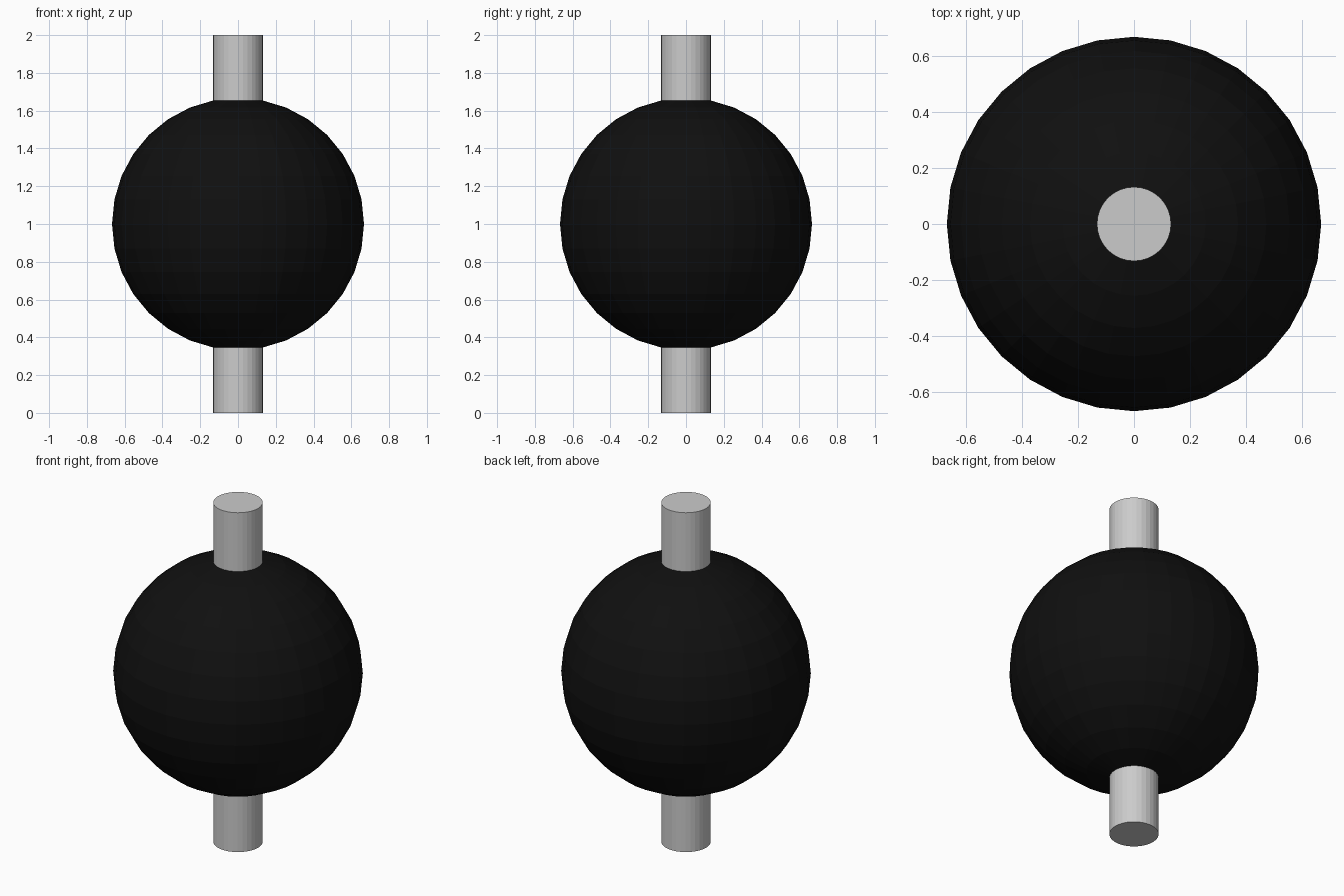
import bpy

if "Cube" in bpy.data.objects:
    bpy.data.objects.remove(bpy.data.objects["Cube"])

# Black ball, faceted
bpy.ops.mesh.primitive_uv_sphere_add(segments=32, ring_count=16, radius=0.667, location=(0, 0, 1))
ball = bpy.context.object
ball.name = "ball"
black = bpy.data.materials.new("black")
black.diffuse_color = (0.005, 0.005, 0.005, 1)
black.use_nodes = True
black.node_tree.nodes["Principled BSDF"].inputs["Base Color"].default_value = black.diffuse_color
ball.data.materials.append(black)

# Grey rod running through the ball
bpy.ops.mesh.primitive_cylinder_add(vertices=32, radius=0.132, depth=2, location=(0, 0, 1))
bpy.context.object.name = "rod"
